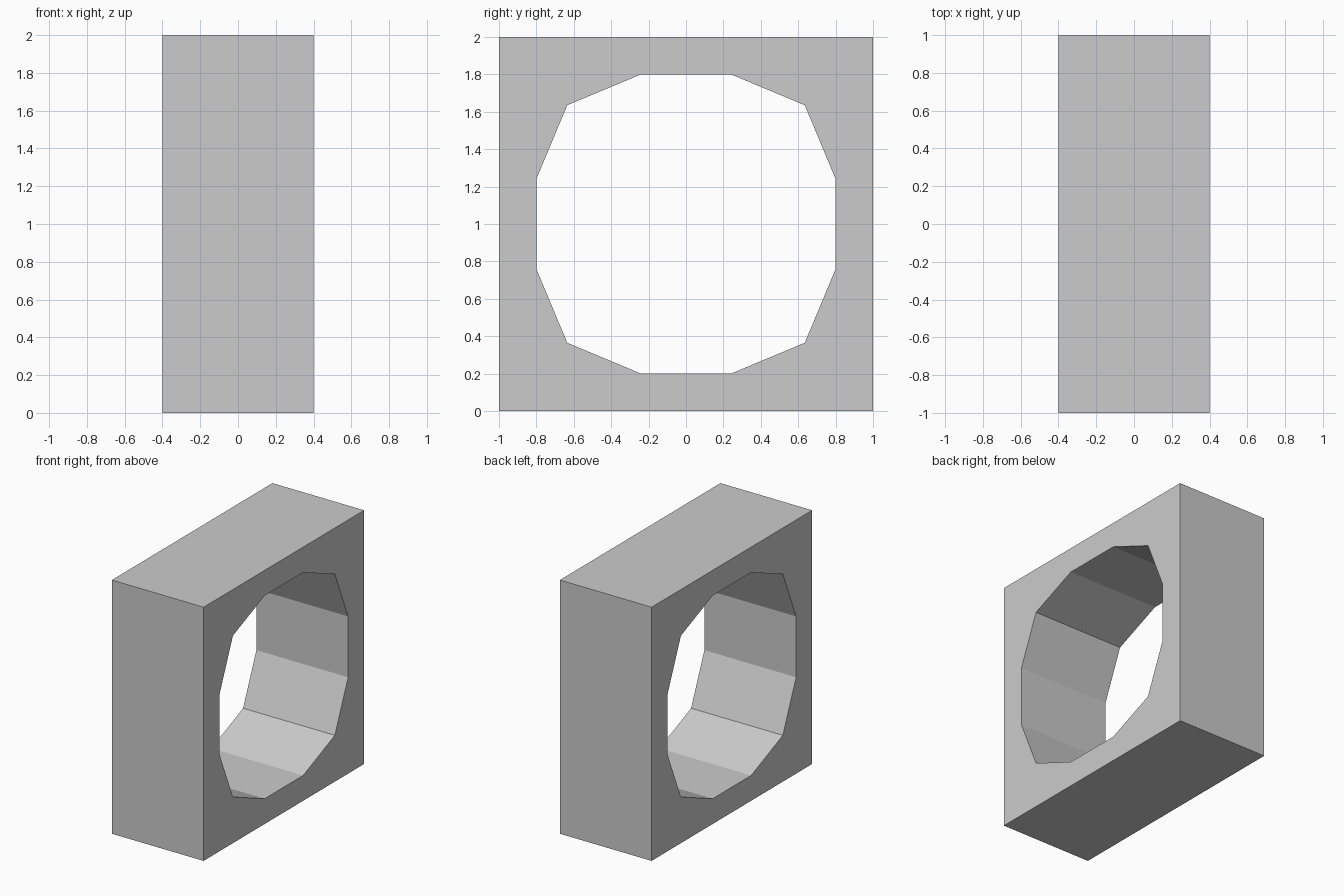
import bpy, bmesh

if "Cube" in bpy.data.objects:
    bpy.data.objects.remove(bpy.data.objects["Cube"])

HALF_DEPTH = 0.4
CENTRE_Z = 1.0


def four_quarters(points):
    """Turn a quarter outline through 90 degree steps into a closed loop."""
    loop = []
    for _ in range(4):
        loop += points
        points = [(-z, y) for y, z in points]
    return loop


# Twelve-sided opening and matching points on the square outline (y, z)
opening = four_quarters([(0.8, 0.24), (0.635, 0.635), (0.24, 0.8)])
outline = four_quarters([(1.0, 0.24), (1.0, 1.0), (0.24, 1.0)])

bm = bmesh.new()


def ring(points, x):
    return [bm.verts.new((x, y, z + CENTRE_Z)) for y, z in points]


# Four rings joined in a closed circuit: two faces, outer walls, tunnel
rings = [ring(outline, -HALF_DEPTH), ring(outline, HALF_DEPTH),
         ring(opening, HALF_DEPTH), ring(opening, -HALF_DEPTH)]
for a, b in zip(rings, rings[1:] + rings[:1]):
    for i in range(len(a)):
        j = (i + 1) % len(a)
        bm.faces.new((a[i], a[j], b[j], b[i]))
bmesh.ops.recalc_face_normals(bm, faces=bm.faces)

mesh = bpy.data.meshes.new("block_with_round_opening")
bm.to_mesh(mesh)
bm.free()
block = bpy.data.objects.new("block_with_round_opening", mesh)
bpy.context.collection.objects.link(block)
